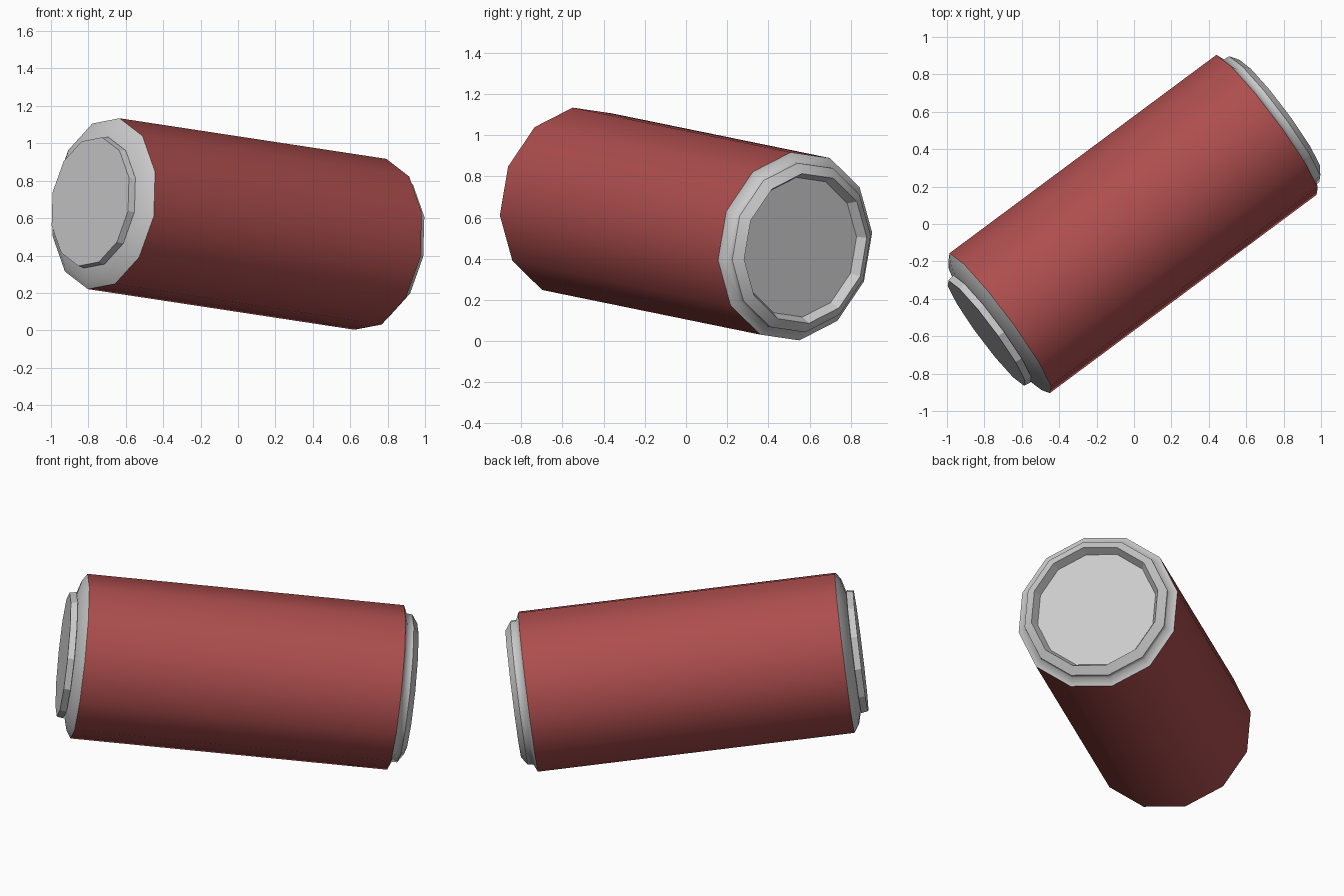
import bpy, bmesh, math
from mathutils import Vector, Matrix

if "Cube" in bpy.data.objects:
    bpy.data.objects.remove(bpy.data.objects["Cube"])

SIDES = 12
# Centres of the two ends of the painted body; the can lies tilted between them
top_end = Vector((-0.718, -0.53, 0.677))
base_end = Vector((0.708, 0.53, 0.46))
axis = (base_end - top_end).normalized()
side = Vector((axis.y, -axis.x, 0)).normalized()
up = axis.cross(side)
length = (base_end - top_end).length
frame = Matrix.Translation(top_end) @ Matrix((side, up, axis)).transposed().to_4x4()
R = 0.465


def lathe(name, profile, smooth=True, cap=False):
    """Revolve (radius, height) points about the can axis."""
    bm = bmesh.new()
    rings = []
    for r, h in profile:
        ring = []
        for i in range(SIDES):
            a = math.radians(8.3) + 2 * math.pi * i / SIDES
            ring.append(bm.verts.new((r * math.cos(a), r * math.sin(a), h)))
        rings.append(ring)
    for lo, hi in zip(rings, rings[1:]):
        for i in range(SIDES):
            j = (i + 1) % SIDES
            f = bm.faces.new((lo[i], lo[j], hi[j], hi[i]))
            f.smooth = smooth
    if cap:
        bm.faces.new(rings[-1])
    # profiles running towards the top end come out inside-out
    if profile[-1][1] < profile[0][1] and profile[0][1] <= 0:
        bmesh.ops.reverse_faces(bm, faces=bm.faces[:])
    me = bpy.data.meshes.new(name)
    bm.to_mesh(me)
    bm.free()
    ob = bpy.data.objects.new(name, me)
    ob.matrix_world = frame
    bpy.context.collection.objects.link(ob)
    return ob


# Painted body
body = lathe("can_body", [(R, 0), (R, length)])
red = bpy.data.materials.new("red_paint")
red.diffuse_color = (0.42, 0.075, 0.075, 1)
red.use_nodes = True
red.node_tree.nodes["Principled BSDF"].inputs["Base Color"].default_value = red.diffuse_color
body.data.materials.append(red)

# Top end: rounded shoulder and raised flat lid
lathe("top_shoulder", [(R, 0), (0.425, -0.027), (0.34, -0.05)])
lathe("lid", [(0.34, -0.05), (0.357, -0.052), (0.35, -0.09)], smooth=False, cap=True)

# Base end: tapered shoulder, rim and recessed floor
L = length
lathe("base_shoulder", [(R, L), (0.42, L + 0.02), (0.418, L + 0.052)])
lathe("base_rim", [(0.418, L + 0.052), (0.37, L + 0.085)])
lathe("base_recess", [(0.37, L + 0.085), (0.345, L + 0.035)], smooth=False, cap=True)
